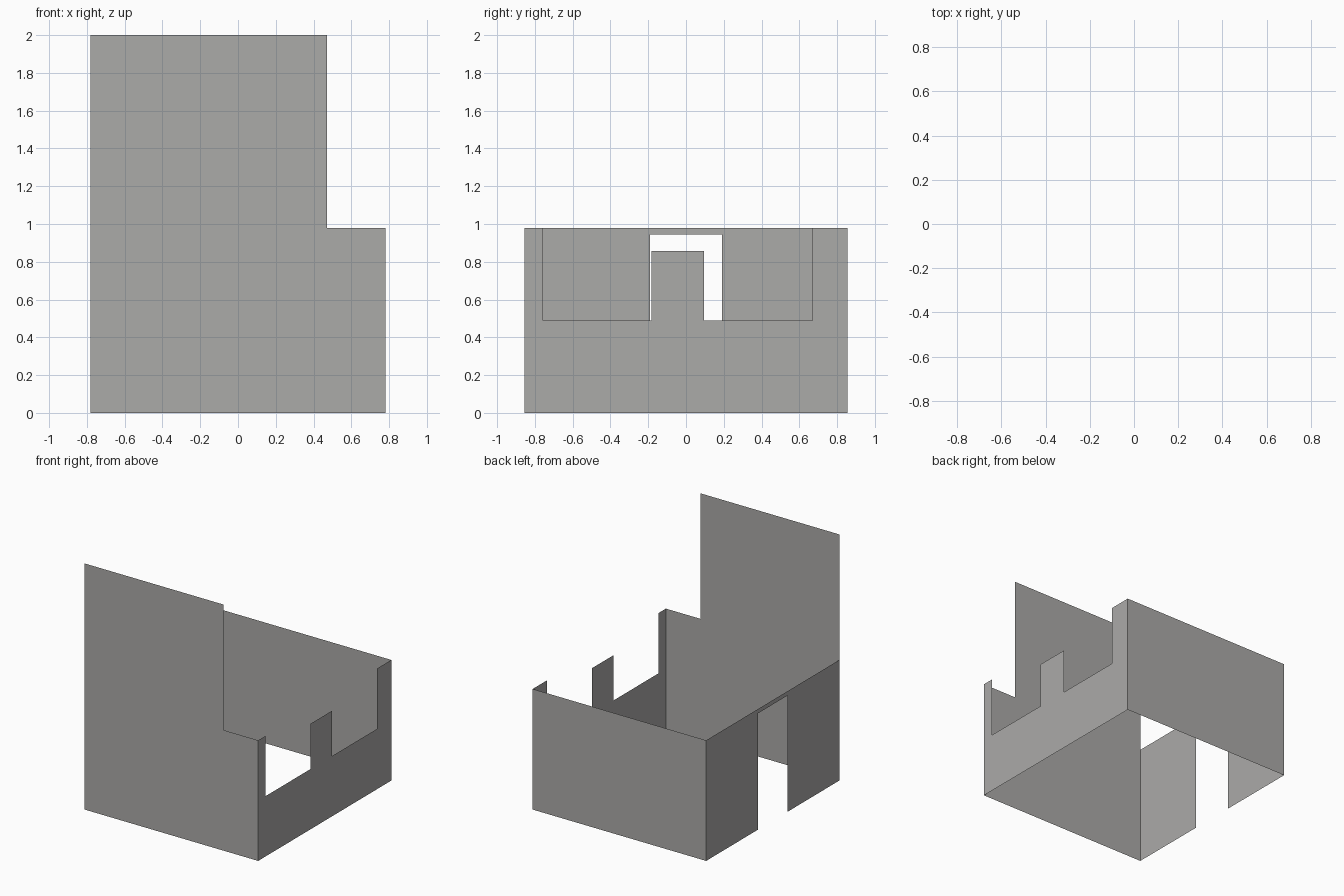
import bpy
import bmesh

if "Cube" in bpy.data.objects:
    bpy.data.objects.remove(bpy.data.objects["Cube"])

HX, HY, H = 0.78, 0.855, 0.98   # half width, half depth, common wall height

stone = bpy.data.materials.new("warm_grey")
stone.diffuse_color = (0.41, 0.405, 0.395, 1.0)
stone.use_nodes = True
stone.node_tree.nodes["Principled BSDF"].inputs["Base Color"].default_value = stone.diffuse_color


def wall(name, profile, place):
    """Paper-thin wall from a 2D outline (along, height), placed by a function."""
    bm = bmesh.new()
    face = bm.faces.new([bm.verts.new(place(u, z)) for u, z in profile])
    face.normal_update()
    # Point the face away from the middle of the room
    inward = face.normal.x * place(0, 0)[0] + face.normal.y * place(0, 0)[1]
    if inward < 0:
        face.normal_flip()
    bmesh.ops.triangulate(bm, faces=bm.faces[:], ngon_method='EAR_CLIP')
    bmesh.ops.dissolve_limit(bm, angle_limit=0.01, verts=[], edges=[])
    mesh = bpy.data.meshes.new(name)
    bm.to_mesh(mesh)
    bm.free()
    mesh.materials.append(stone)
    obj = bpy.data.objects.new(name, mesh)
    bpy.context.collection.objects.link(obj)
    return obj


# Tall front wall with a step down at the right
wall("front_wall",
     [(-HX, 0), (HX, 0), (HX, H), (0.47, H), (0.47, 2), (-HX, 2)],
     lambda u, z: (u, -HY, z))

# Plain back wall
wall("back_wall",
     [(-HX, 0), (HX, 0), (HX, H), (-HX, H)],
     lambda u, z: (u, HY, z))

# Left wall with a doorway
wall("door_wall",
     [(-HY, 0), (-0.19, 0), (-0.19, 0.945), (0.19, 0.945), (0.19, 0),
      (HY, 0), (HY, H), (-HY, H)],
     lambda u, z: (-HX, u, z))

# Right wall: low parapet with two end posts and a central stub
wall("notched_wall",
     [(-HY, 0), (HY, 0), (HY, H), (0.67, H), (0.67, 0.49), (0.095, 0.49),
      (0.095, 0.858), (-0.182, 0.858), (-0.182, 0.49), (-0.758, 0.49),
      (-0.758, H), (-HY, H)],
     lambda u, z: (HX, u, z))
